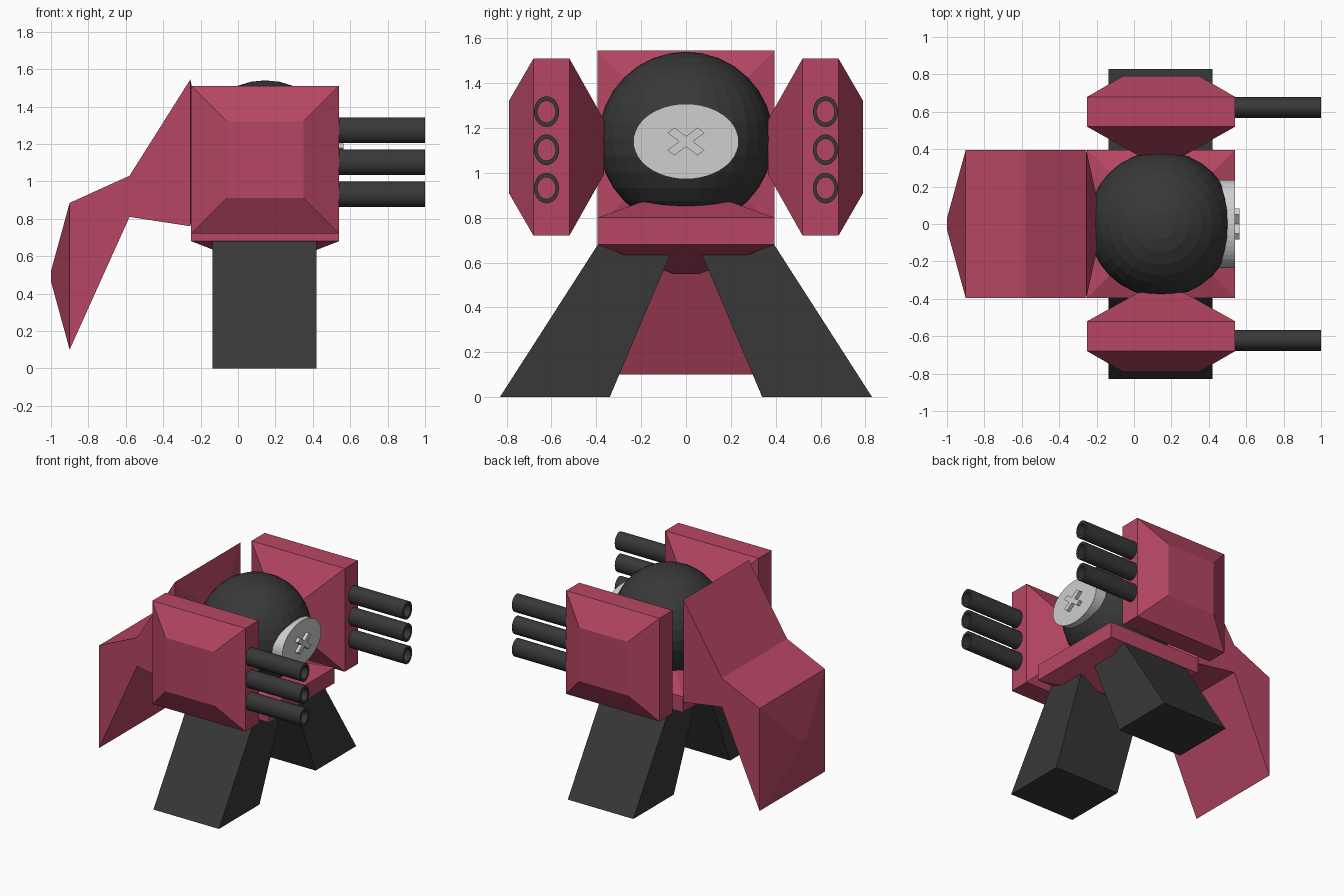
import bpy, bmesh, math
from mathutils import Matrix, Vector

cube = bpy.data.objects.get("Cube")
if cube:
    bpy.data.objects.remove(cube, do_unlink=True)


def material(name, rgb):
    m = bpy.data.materials.new(name)
    m.use_nodes = True
    m.diffuse_color = (*rgb, 1)
    m.node_tree.nodes["Principled BSDF"].inputs["Base Color"].default_value = (*rgb, 1)
    return m


RED = material("crimson armour", (0.47, 0.062, 0.125))
DARK = material("charcoal metal", (0.04, 0.04, 0.04))
GREY = material("light grey", (0.62, 0.62, 0.62))


def finish(name, bm, mat):
    bmesh.ops.recalc_face_normals(bm, faces=bm.faces)
    me = bpy.data.meshes.new(name)
    bm.to_mesh(me)
    bm.free()
    me.materials.append(mat)
    ob = bpy.data.objects.new(name, me)
    bpy.context.scene.collection.objects.link(ob)
    return ob


def loft(name, rings, mat):
    """Skin a closed solid through a list of equal-length point rings."""
    bm = bmesh.new()
    loops = [[bm.verts.new(p) for p in r] for r in rings]
    n = len(rings[0])
    for a, b in zip(loops, loops[1:]):
        for i in range(n):
            j = (i + 1) % n
            bm.faces.new((a[i], a[j], b[j], b[i]))
    bm.faces.new(loops[0])
    bm.faces.new(loops[-1])
    return finish(name, bm, mat)


def rect(axis, level, center, half):
    """Four corners of a rectangle perpendicular to the given axis."""
    out = []
    for su, sv in ((-1, -1), (1, -1), (1, 1), (-1, 1)):
        p = [center[0] + su * half[0], center[1] + sv * half[1]]
        p.insert(axis, level)
        out.append(p)
    return out


def oval(x, y, z, ry, rz, n=32):
    return [(x, y + ry * math.cos(2 * math.pi * i / n),
             z + rz * math.sin(2 * math.pi * i / n)) for i in range(n)]


MID = 0.145    # x centre of the body
HALF = 0.395   # half width of the armour blocks

# Spherical core
bm = bmesh.new()
bmesh.ops.create_uvsphere(bm, u_segments=32, v_segments=16, radius=0.39,
                          matrix=Matrix.Translation((MID, 0, 1.15)))
finish("core_ball", bm, DARK)

# Front eye disc with its raised cross
EYE_Z = 1.14
loft("eye_disc", [oval(x, 0, EYE_Z, 0.235, 0.168, 48) for x in (0.4, 0.54)], GREY)
outline = []
arm, w = 0.095, 0.022
for k in range(4):
    turn = Matrix.Rotation(math.radians(45 + 90 * k), 3, 'X')
    for y, z in ((w, w), (arm, w), (arm, -w)):
        p = turn @ Vector((0, y, -z))
        outline.append((p.y, EYE_Z + 0.75 * p.z))
loft("eye_cross", [[(x, y, z) for y, z in outline] for x in (0.535, 0.565)], GREY)

# Hip block, tapered above and below
loft("hip_block", [rect(2, z, (MID, 0), (h, h)) for z, h in
                   ((0.55, 0.06), (0.68, HALF), (0.80, HALF), (0.87, 0.2))], RED)

for side, s in (("left", 1), ("right", -1)):
    # Splayed leg
    profile = ((0.34, 0), (0.83, 0), (0.39, 0.685), (0.05, 0.685))
    loft(side + "_leg", [[(x, s * y, z) for y, z in profile] for x in (-0.135, 0.42)], DARK)

    # Gun pod, tapered on both sides
    loft(side + "_gun_pod", [rect(1, s * y, (MID, 1.115), (h, h)) for y, h in
                             ((0.365, 0.12), (0.52, HALF), (0.68, HALF), (0.79, 0.205))], RED)

    # Three hollow barrels
    for i, z in enumerate((1.273, 1.103, 0.932)):
        bm = bmesh.new()
        rings = [[bm.verts.new(p) for p in oval(x, s * 0.622, z, ry, rz)]
                 for x, ry, rz in ((0.54, 0.04, 0.048), (1.0, 0.04, 0.048),
                                   (1.0, 0.056, 0.068), (0.54, 0.056, 0.068))]
        for a, b in zip(rings, rings[1:] + rings[:1]):
            for k in range(32):
                j = (k + 1) % 32
                bm.faces.new((a[k], a[j], b[j], b[k]))
        finish(f"{side}_barrel_{i + 1}", bm, DARK)

# Bent rear tail: front point, three armour sections, rear point
sections = [(-0.19, 1.05, 1.25, 0.1), (-0.255, 0.76, 1.545, HALF), (-0.58, 0.81, 1.03, HALF),
            (-0.90, 0.10, 0.885, HALF), (-1.0, 0.465, 0.52, 0.03)]
loft("tail_plate", [rect(0, x, (0, (lo + hi) / 2), (h, (hi - lo) / 2))
                    for x, lo, hi, h in sections], RED)
